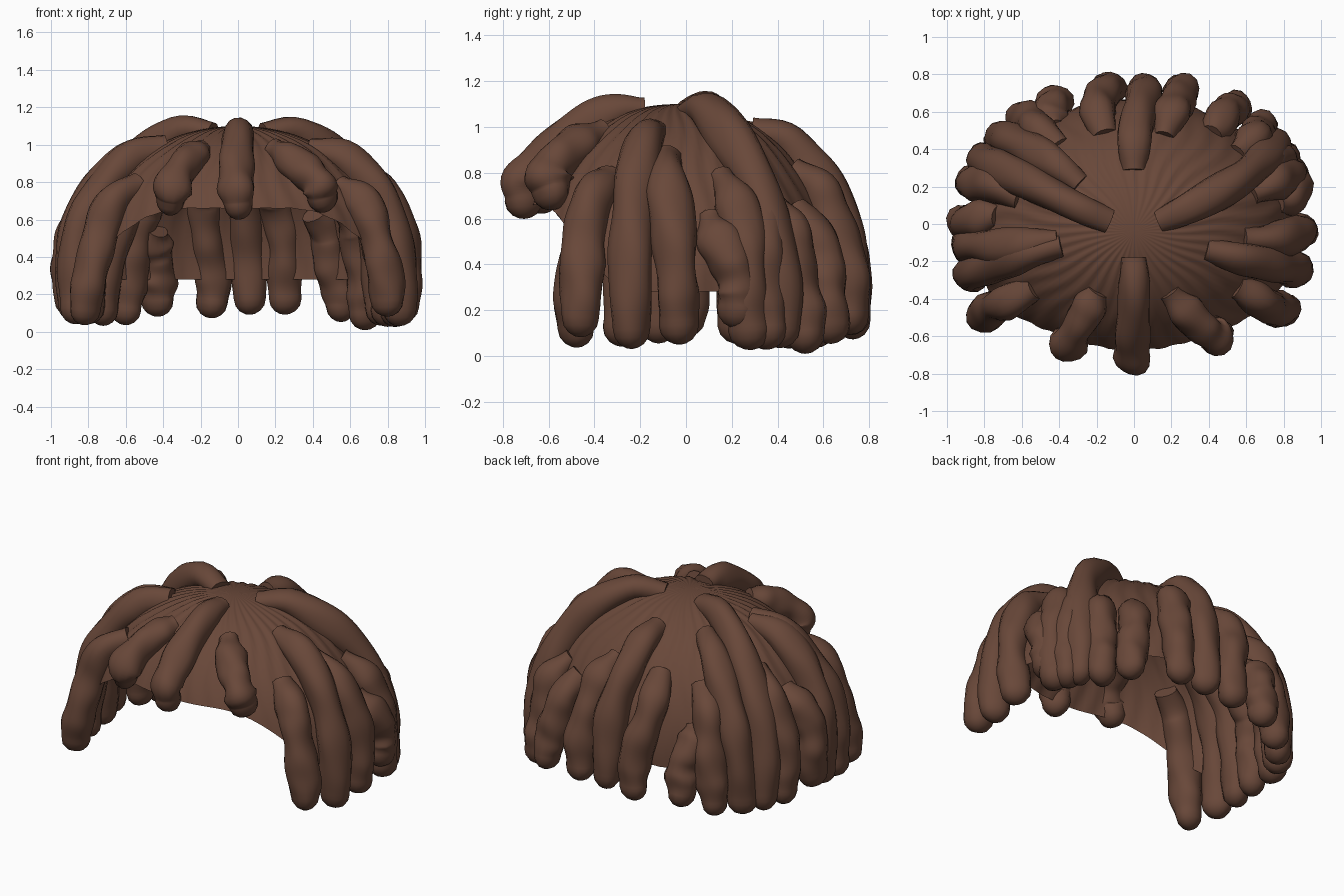
import bpy, bmesh, math, random
from mathutils import Vector

if "Cube" in bpy.data.objects:
    bpy.data.objects.remove(bpy.data.objects["Cube"])

random.seed(4)
RX, RY, RZ = 0.87, 0.71, 0.80   # cap ellipsoid radii
CY, CZ = -0.04, 0.30            # cap ellipsoid centre

hair = bpy.data.materials.new("dark brown hair")
hair.diffuse_color = (0.14, 0.064, 0.041, 1)
hair.use_nodes = True
hair.node_tree.nodes["Principled BSDF"].inputs["Base Color"].default_value = hair.diffuse_color


def smoothstep(a, b, v):
    t = min(1, max(0, (v - a) / (b - a)))
    return t * t * (3 - 2 * t)


def finish(bm, name):
    bmesh.ops.recalc_face_normals(bm, faces=bm.faces)
    me = bpy.data.meshes.new(name)
    bm.to_mesh(me)
    bm.free()
    me.materials.append(hair)
    ob = bpy.data.objects.new(name, me)
    bpy.context.collection.objects.link(ob)
    bpy.ops.object.select_all(action='DESELECT')
    ob.select_set(True)
    bpy.context.view_layer.objects.active = ob
    bpy.ops.object.shade_smooth_by_angle(angle=math.radians(50))
    return ob


def cap_point(az, th, lift=0.0):
    s = math.sin(th)
    return Vector(((RX + lift) * s * math.cos(az),
                   CY + (RY + lift) * s * math.sin(az),
                   CZ + (RZ + lift) * math.cos(th)))


# Ridged cap with an opening raised over the face
def build_cap():
    bm = bmesh.new()
    n, rows = 144, 36
    pole = bm.verts.new((0, CY, CZ + RZ))
    prev = None
    for j in range(1, rows + 1):
        ring = []
        for i in range(n):
            az = math.tau * i / n
            rim = 0.28 + 0.38 * smoothstep(0.25, 0.95, -math.sin(az))
            th = math.acos((rim - CZ) / RZ) * j / rows
            wave = 0.005 * math.cos(36 * az + 1.2 * math.sin(9 * th))
            ring.append(bm.verts.new(cap_point(az, th, wave * smoothstep(0, 12, j))))
        for i in range(n):
            k = (i + 1) % n
            if prev:
                bm.faces.new((prev[i], ring[i], ring[k], prev[k]))
            else:
                bm.faces.new((pole, ring[i], ring[k]))
        prev = ring
    ob = finish(bm, "hair_cap")
    # keep the outside facing out
    if ob.data.polygons[0].normal.z < 0:
        ob.data.flip_normals()


# Lumpy tube: flat cut root, rounded tip
def tube(name, pts, r, bulge=0.0, sides=14):
    bm = bmesh.new()
    ph = [random.uniform(0, 6.28) for _ in range(4)]
    n = len(pts)
    rings = []

    def ring(c, t, rad, u):
        out = Vector((c.x / RX ** 2, (c.y - CY) / RY ** 2, max(0, c.z - CZ) / RZ ** 2))
        side = t.cross(out).normalized()
        nor = side.cross(t).normalized()
        vs = []
        for k in range(sides):
            a = math.tau * k / sides
            q = rad * (1 + 0.06 * math.sin(2 * a + 9 * u + ph[0])
                       + 0.04 * math.sin(3 * a - 14 * u + ph[1]))
            vs.append(bm.verts.new(c + side * q * math.cos(a) + nor * q * math.sin(a)))
        rings.append(vs)

    for i, c in enumerate(pts):
        u = i / (n - 1)
        t = (pts[min(i + 1, n - 1)] - pts[max(i - 1, 0)]).normalized()
        rad = r * (0.68 + 0.32 * smoothstep(0, 0.25, u))
        rad *= 1 + 0.04 * math.sin(11 * u + ph[2]) + 0.03 * math.sin(23 * u + ph[3])
        rad *= 1 + bulge * math.exp(-((u - 0.8) / 0.1) ** 2)
        rad *= 1 - 0.1 * smoothstep(0.8, 1, u)
        ring(c, t, rad, u)
    for a in (25, 50, 72, 86):
        a = math.radians(a)
        ring(pts[-1] + t * rad * math.sin(a), t, rad * math.cos(a), 1)
    for a, b in zip(rings, rings[1:]):
        for k in range(sides):
            m = (k + 1) % sides
            bm.faces.new((a[k], a[m], b[m], b[k]))
    bm.faces.new(rings[0])
    bm.faces.new(rings[-1])
    finish(bm, name)


# Lock lying on the cap from a sunken root, then hanging to an exact tip point
def hanging_lock(name, sx, sy, ex, ey, tip, r=0.095):
    a0 = math.atan2((sy - CY) / RY, sx / RX)
    a1 = math.atan2((ey - CY) / RY, ex / RX)
    a1 = a0 + (a1 - a0 + math.pi) % math.tau - math.pi
    th0 = math.asin(min(0.98, math.hypot(sx / RX, (sy - CY) / RY)))
    arc = (math.pi / 2 - th0) * 0.78
    drop = max(0.02, CZ - tip - r * 0.9)
    total, steps = arc + drop, 34
    w, w2 = random.uniform(0, 6.28), random.uniform(0.006, 0.014)
    pts = []
    for i in range(steps + 1):
        u = i / steps
        d = u * total
        az = a0 + (a1 - a0) * smoothstep(0, 0.9, u) + w2 * math.sin(7 * u + w)
        th = th0 + (math.pi / 2 - th0) * min(1, d / arc)
        p = cap_point(az, th, -0.04 + 0.08 * smoothstep(-0.05, 0.18, d))
        p.z -= max(0, d - arc)
        pts.append(p)
    shift = Vector((ex, ey, 0)) - Vector((pts[-1].x, pts[-1].y, 0))
    pts = [p + shift * smoothstep(0.35, 1.05, i / steps) for i, p in enumerate(pts)]
    tube(name, pts, r)


# Short fringe lock curling forward off the cap
def fringe_lock(name, knots, r, bulge):
    k = [Vector(p) for p in knots]
    k = [2 * k[0] - k[1]] + k + [2 * k[-1] - k[-2]]
    pts = []
    for a, b, c, d in zip(k, k[1:], k[2:], k[3:]):
        for i in range(7):
            t = i / 7
            pts.append(0.5 * (2 * b + (c - a) * t + (2 * a - 5 * b + 4 * c - d) * t * t
                              + (3 * b - a - 3 * c + d) * t ** 3))
    pts.append(k[-2])
    tube(name, pts, r, bulge)


build_cap()

fringe_lock("fringe_lock_centre", [(0, -.18, 1.07), (0, -.3, 1.065), (0, -.46, .99),
            (-.01, -.61, .87), (-.01, -.71, .77), (0, -.71, .68)], 0.09, 0.1)
fringe_lock("fringe_lock_left", [(-.19, -.36, .97), (-.25, -.46, .93), (-.31, -.57, .86),
            (-.35, -.64, .77), (-.36, -.63, .70)], 0.09, 0.12)
fringe_lock("fringe_lock_right", [(.19, -.36, .97), (.27, -.46, .93), (.36, -.55, .86),
            (.43, -.60, .79), (.45, -.59, .72)], 0.09, 0.12)

# root x, root y, tip x, tip y, tip height
right = [(.56, -.35, .80, -.46, .08), (.40, -.14, .86, -.24, .03),
         (.60, -.08, .88, -.03, .05), (.78, .12, .86, .23, .12),
         (.64, .17, .84, .28, .03), (.14, .02, .76, .41, .03),
         (.62, .28, .80, .35, .03), (.57, .38, .68, .52, .01)]
left = [(-.55, -.35, -.82, -.48, .03), (-.40, -.12, -.87, -.28, .04),
        (-.42, -.09, -.88, -.12, .05), (-.75, .03, -.90, .00, .08),
        (-.62, .15, -.86, .23, .05), (-.14, .02, -.80, .35, .04),
        (-.30, .22, -.72, .45, .03), (-.42, .42, -.60, .57, .03)]
back = [(.42, .50, .55, .63, .05), (.17, .48, .25, .72, .09),
        (0, .30, .06, .72, .09), (-.17, .49, -.14, .73, .07),
        (-.44, .53, -.43, .66, .08)]
for label, locks in (("right", right), ("left", left), ("back", back)):
    for i, spec in enumerate(locks):
        hanging_lock(f"{label}_lock_{i + 1}", *spec)
